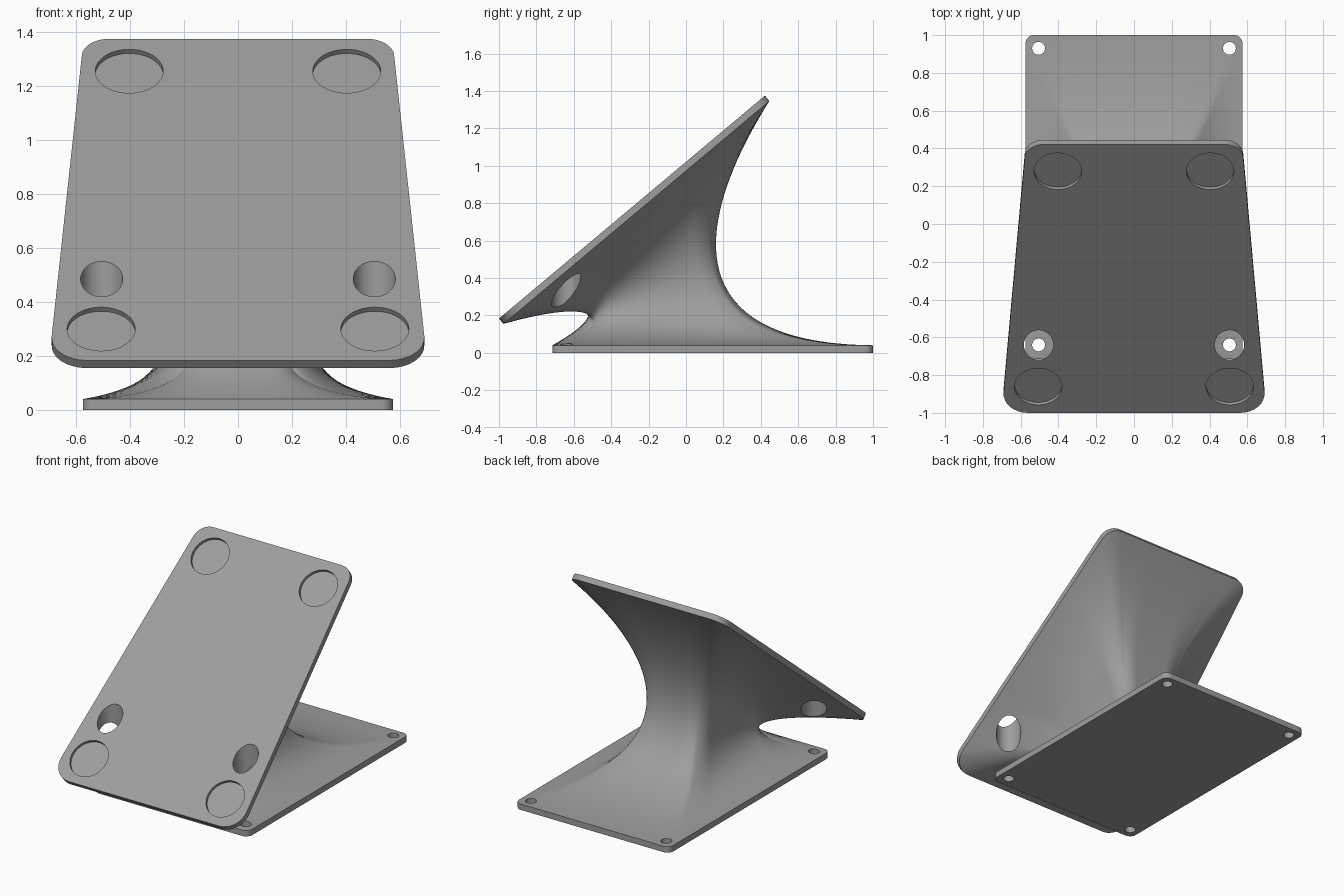
import bpy, bmesh, math
from mathutils import Vector, Matrix

if "Cube" in bpy.data.objects:
    bpy.data.objects.remove(bpy.data.objects["Cube"])

grey = bpy.data.materials.new("plain grey")
grey.diffuse_color = (0.34, 0.34, 0.34, 1)
grey.use_nodes = True
grey.node_tree.nodes["Principled BSDF"].inputs["Base Color"].default_value = grey.diffuse_color

TILT = math.atan2(1.19, 1.42)
AXIS = Vector((0, math.cos(TILT), math.sin(TILT)))      # up the slope
NORMAL = Vector((0, -math.sin(TILT), math.cos(TILT)))   # out of the slope
LOW = Vector((0, -1.0, 0.183))                          # lower edge of the rest
LENGTH, THICK, BASE_T = 1.855, 0.037, 0.04


def outline(corners, radii, arc=8, side=32):
    """Rounded polygon, counter-clockwise, with a fixed point count."""
    arcs = []
    for i, c in enumerate(corners):
        c = Vector(c)
        a = (Vector(corners[i - 1]) - c).normalized()
        b = (Vector(corners[(i + 1) % 4]) - c).normalized()
        half = a.angle(b) / 2
        r = radii[i]
        centre = c + (a + b).normalized() * r / math.sin(half)
        start = c + a * r / math.tan(half) - centre
        turn = math.pi - 2 * half
        arcs.append([centre + Matrix.Rotation(turn * k / arc, 2) @ start
                     for k in range(arc + 1)])
    pts = []
    for i, points in enumerate(arcs):
        pts += points
        p, q = points[-1], arcs[(i + 1) % 4][0]
        pts += [p.lerp(q, k / side) for k in range(1, side)]
    return pts


base = outline([(-.575, -.715), (.575, -.715), (.575, 1), (-.575, 1)], [.045] * 4)
rest = outline([(-.7, 0), (.7, 0), (.572, LENGTH), (-.572, LENGTH)],
               [.13, .13, .1, .1])

NECK_R, FLAT_X, FLAT_Y = .11, .12, .2375                # neck corner and flats


def neck(u, v):
    """Rounded-rectangle neck point for a base point in -1..1 coordinates."""
    au, av = abs(u), abs(v)
    if av >= au:                                        # front and back sides
        f, share = au / av, .36
        a = math.pi / 2 - max(0, f - share) / (1 - share) * math.pi / 4
        x, y = FLAT_X * min(1, f / share), FLAT_Y
    else:                                               # left and right sides
        f, share = av / au, .5
        a = max(0, f - share) / (1 - share) * math.pi / 4
        x, y = FLAT_X, FLAT_Y * min(1, f / share)
    x += NECK_R * math.cos(a) if x >= FLAT_X else 0
    y += NECK_R * math.sin(a) if y >= FLAT_Y else 0
    return Vector((math.copysign(x, u), math.copysign(y, v) - .1775, 0))


# Sections: base slab, flared neck, tilted rest slab
columns = []
for b, p in zip(base, rest):
    u, v = b.x / .575, (b.y - .1425) / .8575
    top = LOW + Vector((p.x, 0, 0)) + AXIS * p.y
    under = top - NORMAL * THICK
    start = Vector((b.x, b.y, BASE_T))
    mid = neck(u, v)
    w = (mid.y + .525) / .695
    handle = (mid * 8 - start - under) / 6              # curve passes through the neck
    flange = 1 - .9 * (u * v) ** 2                      # flat base corners
    c1 = Vector((handle.x, handle.y - .085, BASE_T + (.115 - .105 * w) * flange))
    c2 = Vector((handle.x, handle.y + .085, .33 + .42 * w))
    col = [Vector((b.x, b.y, 0))]
    for k in range(41):
        t = k / 40
        s = 1 - t
        col.append(start * s**3 + c1 * 3 * s * s * t + c2 * 3 * s * t * t + under * t**3)
    columns.append(col + [top])

bm = bmesh.new()
grid = [[bm.verts.new(q) for q in col] for col in columns]
n = len(grid)
for i in range(n):
    a, b = grid[i], grid[(i + 1) % n]
    for k in range(len(a) - 1):
        bm.faces.new((a[k], b[k], b[k + 1], a[k + 1]))
bm.faces.new([col[0] for col in reversed(grid)])
bm.faces.new([col[-1] for col in grid])
bmesh.ops.recalc_face_normals(bm, faces=bm.faces)
mesh = bpy.data.meshes.new("tilted_stand")
bm.to_mesh(mesh)
bm.free()
mesh.materials.append(grey)
stand = bpy.data.objects.new("tilted_stand", mesh)
bpy.context.collection.objects.link(stand)


def cut(name, centre, radius, depth, tilt=0):
    """Subtract one round cutter from the stand."""
    bpy.ops.mesh.primitive_cylinder_add(vertices=48, radius=radius, depth=depth,
                                        location=centre, rotation=(tilt, 0, 0))
    cutter = bpy.context.object
    cutter.name = name
    cutter.data.materials.append(grey)
    mod = stand.modifiers.new(name, 'BOOLEAN')
    mod.operation, mod.solver, mod.object = 'DIFFERENCE', 'EXACT', cutter
    bpy.context.view_layer.objects.active = stand
    bpy.ops.object.modifier_apply(modifier=name)
    bpy.data.objects.remove(cutter)


for sx in (-1, 1):
    # Shallow foot pockets in the sloped face
    for x, y in ((.403, .279), (.507, -.861)):
        on_slope = LOW + AXIS * ((y + 1) / math.cos(TILT)) + Vector((sx * x, 0, 0))
        cut("foot_pocket", on_slope, .126, .04, TILT)
    # Screwdriver access through the rest, down to the base slab
    cut("access_hole", (sx * .505, -.64, .56), .078, 1.0)
    # Screw holes in the base
    for y in (-.64, .93):
        cut("screw_hole", (sx * .505, y, .04), .034, .3)

bpy.ops.object.select_all(action='DESELECT')
stand.select_set(True)
bpy.context.view_layer.objects.active = stand
bpy.ops.object.shade_smooth_by_angle(angle=math.radians(30))
